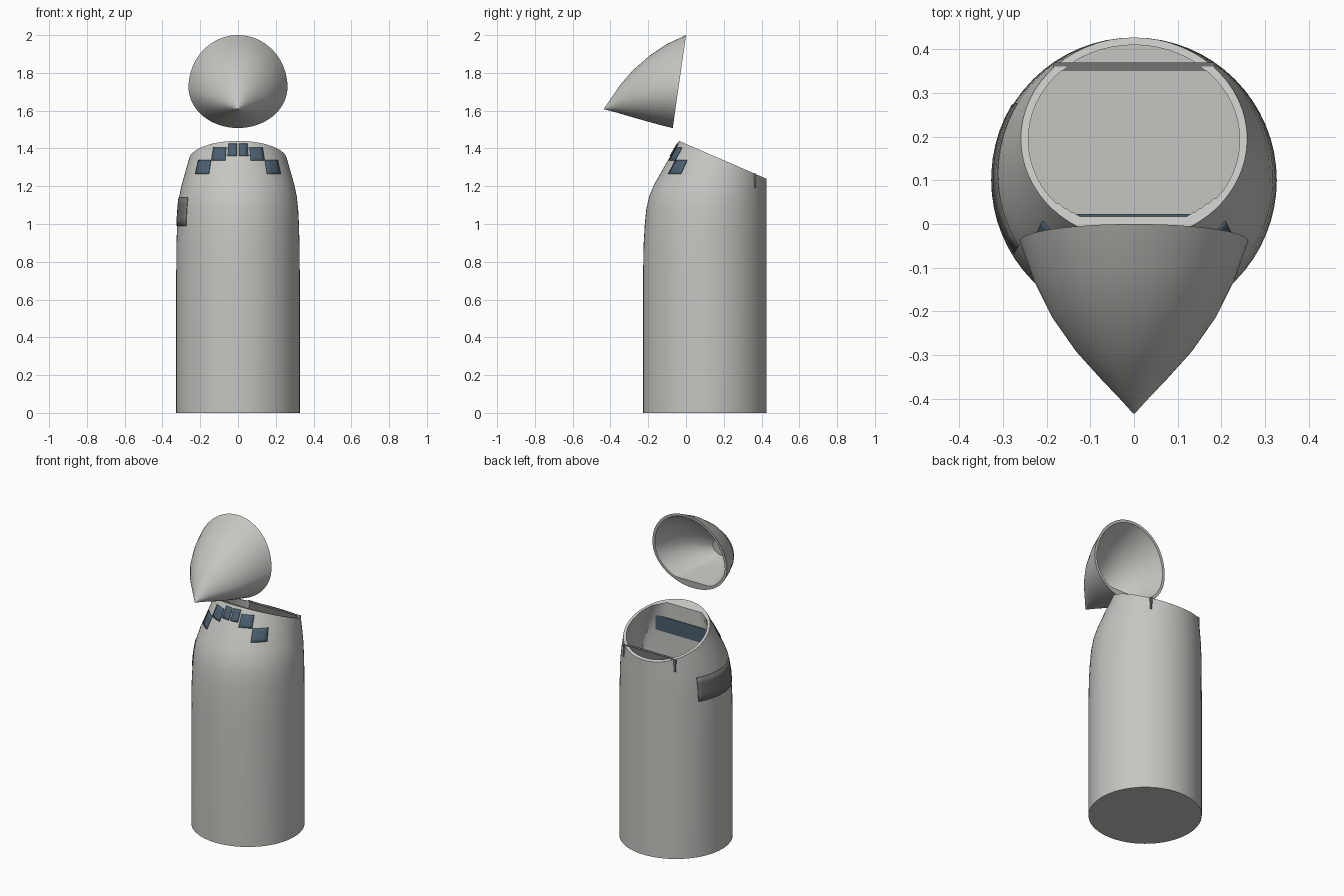
import bpy, bmesh, math
from mathutils import Vector

cube = bpy.data.objects.get("Cube")
if cube:
    bpy.data.objects.remove(cube)


def material(name, color):
    m = bpy.data.materials.new(name)
    m.use_nodes = True
    m.diffuse_color = (*color, 1)
    m.node_tree.nodes["Principled BSDF"].inputs["Base Color"].default_value = (*color, 1)
    return m


HULL = material("hull grey", (0.56, 0.56, 0.53))
GLASS = material("window blue", (0.07, 0.115, 0.16))
DARK = material("door grey", (0.18, 0.175, 0.165))

SEG = 64
BACK = 0.427  # straight rear side of the fuselage
# (height, y of the front side)
PROFILE = [(0, -.227), (.75, -.227), (.9, -.224), (1.0, -.218), (1.08, -.21),
           (1.15, -.194), (1.21, -.168), (1.3, -.117), (1.44, -.037), (1.54, .03)]


def section(z):
    """Centre y and radius of the fuselage at a height."""
    for (z0, y0), (z1, y1) in zip(PROFILE, PROFILE[1:]):
        if z <= z1:
            front = y0 + (y1 - y0) * (z - z0) / (z1 - z0)
            break
    return (front + BACK) / 2, (BACK - front) / 2


def hull_point(a, z, offset=0.0):
    """Point on the fuselage; angle 0 is the front, positive towards +x."""
    cy, r = section(z)
    r += offset
    return Vector((r * math.sin(a), cy - r * math.cos(a), z))


def finish(bm, name, mat, smooth=True):
    bmesh.ops.recalc_face_normals(bm, faces=bm.faces)
    mesh = bpy.data.meshes.new(name)
    bm.to_mesh(mesh)
    bm.free()
    mesh.materials.append(mat)
    ob = bpy.data.objects.new(name, mesh)
    bpy.context.collection.objects.link(ob)
    if smooth:
        shade(ob)
    return ob


def shade(ob):
    bpy.ops.object.select_all(action='DESELECT')
    ob.select_set(True)
    bpy.context.view_layer.objects.active = ob
    bpy.ops.object.shade_smooth_by_angle(angle=math.radians(35))


def loft(bm, rings, closed=True):
    """Skin a list of point rings; returns the vertex rings."""
    rows = [[bm.verts.new(p) for p in ring] for ring in rings]
    for a, b in zip(rows, rows[1:]):
        n = len(a)
        for i in range(n if closed else n - 1):
            j = (i + 1) % n
            bm.faces.new((a[i], a[j], b[j], b[i]))
    return rows


def box(name, lo, hi, mat):
    bm = bmesh.new()
    bmesh.ops.create_cube(bm, size=1)
    for v in bm.verts:
        v.co = [l + (c + .5) * (h - l) for c, l, h in zip(v.co, lo, hi)]
    return finish(bm, name, mat, False)


# fuselage: lofted circles, sliced at a slant
angles = [math.tau * i / SEG for i in range(SEG)]
bm = bmesh.new()
rows = loft(bm, [[hull_point(a, z) for a in angles] for z, _ in PROFILE])
bm.faces.new(rows[0])
bm.faces.new(rows[-1])
cut = bmesh.ops.bisect_plane(bm, geom=bm.verts[:] + bm.edges[:] + bm.faces[:],
                             plane_co=(0, -.037, 1.44), plane_no=(0, .2, .462),
                             clear_outer=True)
edges = [e for e in cut["geom_cut"] if isinstance(e, bmesh.types.BMEdge)]
bmesh.ops.holes_fill(bm, edges=edges, sides=0)
fuselage = finish(bm, "fuselage", HULL, False)

# hollow cabin with a flat front bulkhead
WALL_Y = .017
bm = bmesh.new()
heights = [1.0, 1.08, 1.15, 1.21, 1.3, 1.44, 1.54]
rings = []
for z in heights:
    ring = [hull_point(a, z, -.017) for a in angles]
    for p in ring:
        if p.y < WALL_Y:
            # slide the point onto the bulkhead, inside the hull
            cy, r = section(z)
            half = math.sqrt((r - .017) ** 2 - (cy - WALL_Y) ** 2)
            limit = math.acos((cy - WALL_Y) / (r - .017))
            a = math.atan2(p.x, cy - p.y)
            p.x, p.y = half * a / limit, WALL_Y
    rings.append(ring)
rows = loft(bm, rings)
bm.faces.new(rows[0])
bm.faces.new(rows[-1])
cutter = finish(bm, "cabin_cutter", HULL, False)
cutter.hide_render = True
mod = fuselage.modifiers.new("cabin", 'BOOLEAN')
mod.operation = 'DIFFERENCE'
mod.solver = 'EXACT'
mod.object = cutter
bpy.context.view_layer.objects.active = fuselage
bpy.ops.object.modifier_apply(modifier=mod.name)
bpy.data.objects.remove(cutter)
shade(fuselage)


def hull_patch(name, a0, a1, z0, z1, mat):
    """Thin plate that follows the fuselage surface."""
    bm = bmesh.new()
    n = max(2, int(abs(a1 - a0) / .1) + 1)
    loft(bm, [[hull_point(a0 + (a1 - a0) * i / n, z0 + (z1 - z0) * k / 4, .002)
               for i in range(n + 1)] for k in range(5)], closed=False)
    ob = finish(bm, name, mat)
    mod = ob.modifiers.new("thickness", 'SOLIDIFY')
    mod.thickness = .004
    mod.offset = 0
    return ob


# cockpit windows, mirrored left and right
for place, x0, x1, z0, z1 in [("centre", .005, .052, 1.36, 1.425),
                              ("middle", .064, .134, 1.337, 1.405),
                              ("outer", .148, .216, 1.265, 1.337)]:
    r = section((z0 + z1) / 2)[1]
    for side, s in (("left", 1), ("right", -1)):
        hull_patch(f"{place}_window_{side}", s * math.asin(x0 / r),
                   s * math.asin(x1 / r), z0, z1, GLASS)

# side door with a small pane
hull_patch("side_door", math.radians(-121), math.radians(-58), .99, 1.14, DARK)

# cabin fittings: window band on the bulkhead and rear cross bar
box("bulkhead_window_band", (-.2, WALL_Y, 1.227), (.2, WALL_Y + .006, 1.32), GLASS)
box("rear_cross_bar", (-.184, .352, 1.19), (.184, .37, 1.268), DARK)

# nose cone: egg-shaped sections (top y, top z, bottom y, bottom z, half width)
SECTIONS = [(0, 2.0, -.07, 1.508, .262), (-.1, 1.953, -.15, 1.528, .23),
            (-.19, 1.893, -.23, 1.55, .188), (-.28, 1.815, -.3, 1.57, .133),
            (-.35, 1.735, -.36, 1.588, .075), (-.4, 1.66, -.405, 1.6, .03),
            (-.434, 1.612, -.434, 1.608, .002)]


def egg(ty, tz, by, bz, half, wall=0.0, floor=0.0):
    top, bottom = Vector((0, ty, tz)), Vector((0, by, bz))
    up = (top - bottom).normalized()
    height = (top - bottom).length
    centre = bottom + up * height * .44
    ring = []
    for a in angles:
        c = math.cos(a)
        v = c * (height * (.56 if c > 0 else .44) - wall)
        v = max(v, floor - height * .44)
        ring.append(centre + up * v + Vector(((half - wall) * math.sin(a), 0, 0)))
    return ring


bm = bmesh.new()
outer = loft(bm, [egg(*s) for s in SECTIONS])
bm.faces.new(outer[-1])
inner = loft(bm, [egg(*s, wall=.017, floor=.045 * (1 - k / 5))
                  for k, s in enumerate(SECTIONS[:5])])
bm.faces.new(inner[-1])
for i in range(SEG):
    j = (i + 1) % SEG
    bm.faces.new((outer[0][i], outer[0][j], inner[0][j], inner[0][i]))
finish(bm, "nose_cone", HULL)
